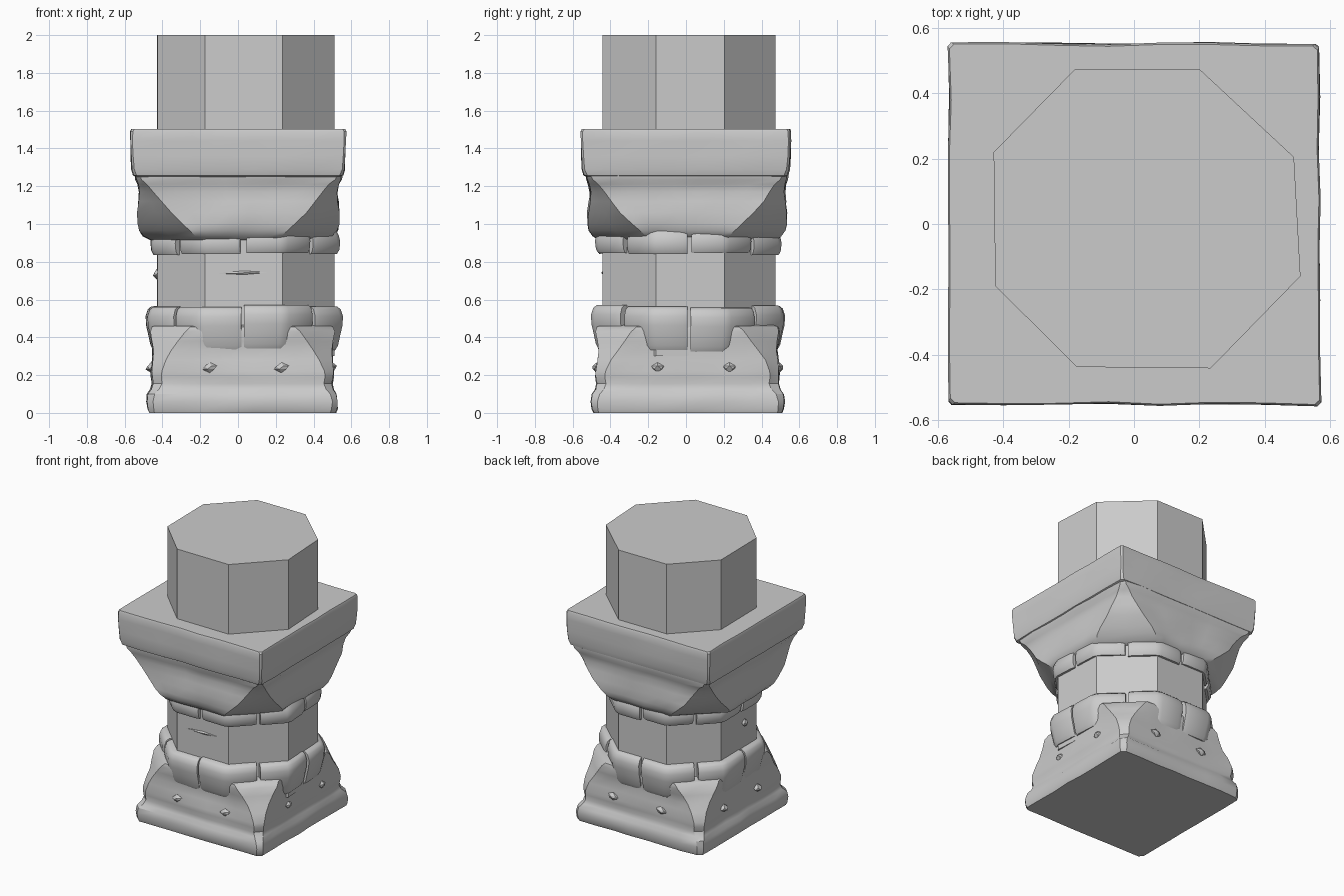
import bpy, bmesh, math, random
from mathutils import Vector, noise

if "Cube" in bpy.data.objects:
    bpy.data.objects.remove(bpy.data.objects["Cube"])

random.seed(4)

# Worn octagon of the shaft, seen from above (counter-clockwise)
SHAFT = [(-.175, -.438), (.235, -.442), (.51, -.16), (.49, .205),
         (.2, .475), (-.18, .475), (-.43, .22), (-.425, -.19)]


def finish(name, bm, angle=32):
    bmesh.ops.recalc_face_normals(bm, faces=bm.faces)
    me = bpy.data.meshes.new(name)
    bm.to_mesh(me)
    bm.free()
    me.shade_smooth()
    me.set_sharp_from_angle(angle=math.radians(angle))
    ob = bpy.data.objects.new(name, me)
    bpy.context.collection.objects.link(ob)
    return ob


def chamfered(cx, cy, hx, hy, c, n=7):
    """Square with cut corners; long sides divided for wear."""
    p = [(-hx + c, -hy), (hx - c, -hy), (hx, -hy + c), (hx, hy - c),
         (hx - c, hy), (-hx + c, hy), (-hx, hy - c), (-hx, -hy + c)]
    out = []
    for i in range(8):
        a, b = Vector(p[i]), Vector(p[(i + 1) % 8])
        k = n if i % 2 == 0 else 2
        out += [a.lerp(b, j / k) + Vector((cx, cy)) for j in range(k)]
    return out


def skin(bm, rings, closed=True):
    """Bridge rings of points and cap both ends."""
    vs = [[bm.verts.new(p) for p in r] for r in rings]
    n = len(vs[0])
    for a, b in zip(vs, vs[1:]):
        for i in range(n):
            j = (i + 1) % n
            bm.faces.new((a[i], a[j], b[j], b[i]))
    bm.faces.new(vs[0][::-1])
    bm.faces.new(vs[-1])


def worn_block(name, cx, cy, levels, wear=.012):
    """Loft of chamfered squares: levels are (z, half x, half y, chamfer)."""
    rings = []
    for z, hx, hy, c in levels:
        ring = []
        for p in chamfered(cx, cy, hx, hy, c):
            s = 1 + wear * noise.noise(Vector((p.x * 6, p.y * 6, z * 8)))
            ring.append((p.x * s, p.y * s, z))
        rings.append(ring)
    bm = bmesh.new()
    skin(bm, rings)
    return finish(name, bm)


def stone_ring(name, profile, cx, cy, gap):
    """Eight stones, each wrapped round one corner of the shaft."""
    ctr = Vector((.035, .018))
    pts = [Vector(p) - ctr for p in SHAFT]
    for i, v in enumerate(pts):
        ends = []
        for q in (pts[i - 1], pts[(i + 1) % 8]):
            mid = (v + q) / 2
            ends.append(mid + (v - mid).normalized() * gap * random.uniform(.5, 1.2))
        a, b = ends
        path = [(a, .985), (a.lerp(v, .15), 1), (a.lerp(v, .88), 1),
                (b.lerp(v, .88), 1), (b.lerp(v, .15), 1), (b, .985)]
        lift = random.uniform(-.008, .012)
        size = random.uniform(.99, 1.008)
        rings = []
        for p, k in path:
            ring = []
            for s, z in profile:
                f = s * k * size if s > .95 else s
                ring.append((p.x * f + cx, p.y * f + cy, z + lift))
            rings.append(ring)
        bm = bmesh.new()
        skin(bm, rings)
        finish(f"{name}_{i + 1}", bm, 40)


def chip(name, pos, size):
    """Small pointed flake standing out of a face."""
    bm = bmesh.new()
    bmesh.ops.create_icosphere(bm, subdivisions=1, radius=1)
    for v in bm.verts:
        d = abs(v.co.x) + abs(v.co.y) + abs(v.co.z)
        v.co /= d
        v.co = Vector([v.co[k] * size[k] + pos[k] for k in range(3)])
    finish(name, bm, 20)


# Octagonal shaft
bm = bmesh.new()
skin(bm, [[(x, y, z) for x, y in SHAFT] for z in (.3, .57, .83, 1.5, 2)])
finish("octagonal_shaft", bm, 15)

# Square foot with a groove, rising into corner spurs
worn_block("base_with_spurs", .023, .01, [
    (0, .492, .497, .025), (.02, .5, .505, .03), (.06, .502, .507, .03),
    (.1, .498, .503, .035), (.125, .482, .486, .04), (.155, .475, .48, .045),
    (.19, .48, .485, .045), (.22, .482, .485, .05), (.28, .476, .477, .07),
    (.33, .474, .47, .1), (.38, .479, .474, .14), (.43, .488, .484, .185),
    (.455, .482, .478, .205), (.465, .46, .455, .22)], .025)

# Bulging course of stones above the spurs
stone_ring("base_cushion_stone", [
    (.9, .325), (1.03, .33), (1.06, .355), (1.085, .41), (1.11, .46),
    (1.115, .51), (1.09, .545), (1.05, .56), (.9, .563)], .03, .012, .012)

# Thin course of stones under the capital
stone_ring("neck_stone", [
    (.9, .835), (1.04, .838), (1.065, .86), (1.075, .9), (1.06, .935),
    (1.03, .96), (.9, .965)], .033, .015, .014)

# Capital: octagon below flaring to a square above
worn_block("capital_bell", .003, .006, [
    (.915, .465, .465, .265), (.935, .5, .495, .275), (.965, .522, .515, .265),
    (1.0, .53, .523, .235), (1.06, .531, .523, .17), (1.12, .525, .517, .115),
    (1.17, .523, .513, .075), (1.21, .53, .52, .05), (1.235, .543, .53, .03),
    (1.26, .545, .532, .02)], .025)

# Square slab on the capital
worn_block("abacus_slab", 0, 0, [
    (1.248, .535, .522, .02), (1.258, .555, .54, .016), (1.29, .564, .549, .012),
    (1.36, .567, .552, .01), (1.44, .568, .553, .01), (1.49, .569, .554, .012),
    (1.502, .564, .549, .014)], .014)

# Flakes round the base, two per side
for j, t in enumerate((-.15, .23)):
    chip(f"front_chip_{j + 1}", (t, -.475, .24), (.06, .035, .028))
    chip(f"back_chip_{j + 1}", (t, .495, .24), (.06, .035, .028))
    chip(f"left_chip_{j + 1}", (-.46, t, .24), (.045, .06, .028))
    chip(f"right_chip_{j + 1}", (.5, t, .24), (.035, .06, .028))

# Slivers on the shaft between the two stone courses
chip("front_sliver", (.03, -.44, .742), (.2, .015, .01))
chip("left_sliver", (-.43, -.05, .735), (.03, .05, .028))
chip("right_sliver", (.49, -.29 + .26, .7), (.02, .02, .045))
